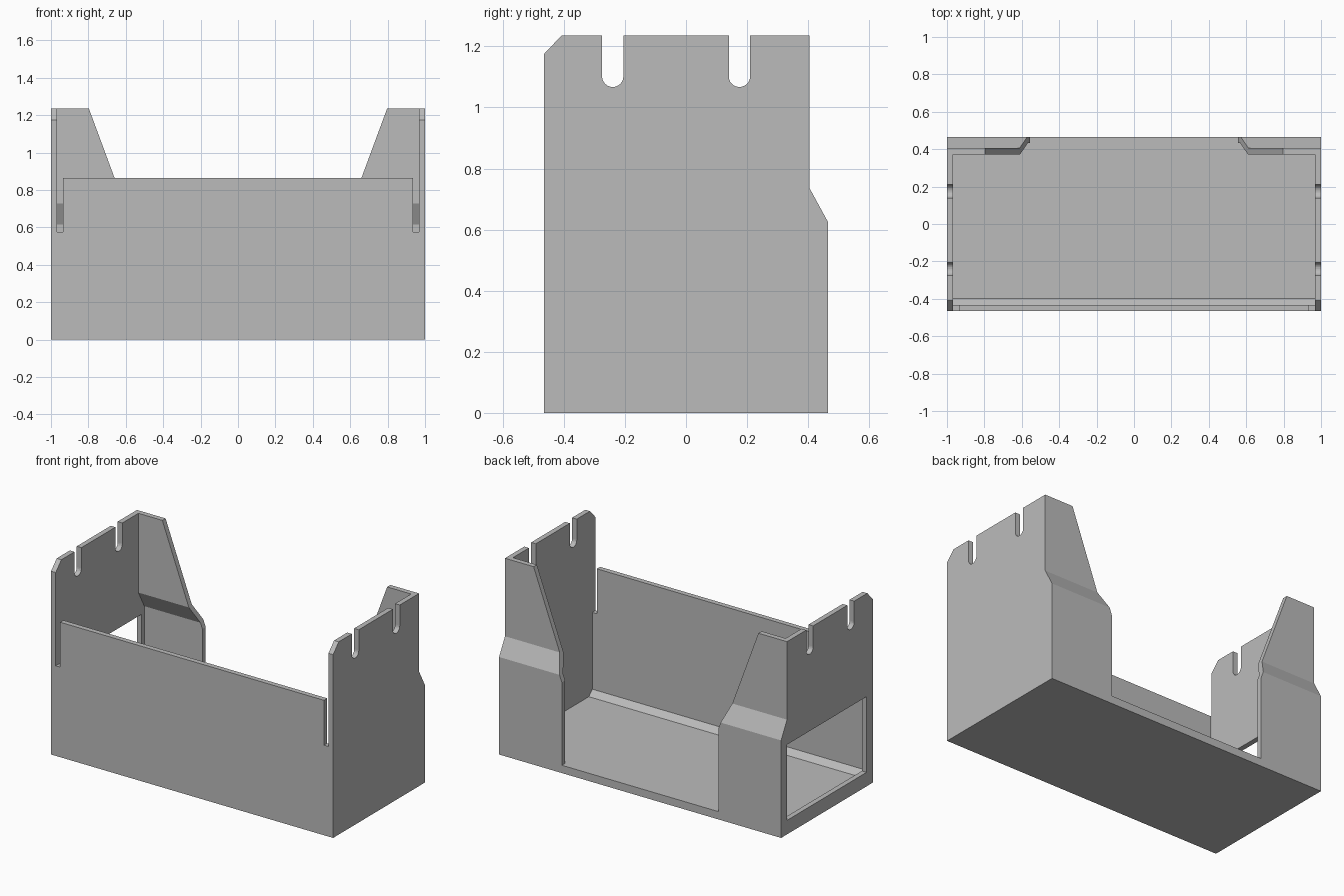
import bpy
import bmesh
from math import cos, sin, pi

cube = bpy.data.objects.get("Cube")
if cube:
    bpy.data.objects.remove(cube, do_unlink=True)

T = 0.033          # sheet thickness
HX, HY = 1.0, 0.465  # half width, half depth
TOP = 1.235
FLOOR = 0.05
INNER = HX - T

grey = bpy.data.materials.new("plain grey")
grey.use_nodes = True
colour = (0.5, 0.5, 0.5, 1)
grey.diffuse_color = colour
grey.node_tree.nodes["Principled BSDF"].inputs["Base Color"].default_value = colour


def finish(name, bm):
    bmesh.ops.recalc_face_normals(bm, faces=bm.faces)
    mesh = bpy.data.meshes.new(name)
    bm.to_mesh(mesh)
    bm.free()
    mesh.materials.append(grey)
    obj = bpy.data.objects.new(name, mesh)
    bpy.context.collection.objects.link(obj)
    return obj


def extrude_x(name, profile, x0, x1):
    """Extrude a (y, z) outline from x0 to x1."""
    bm = bmesh.new()
    face = bm.faces.new([bm.verts.new((x0, y, z)) for y, z in profile])
    new = bmesh.ops.extrude_face_region(bm, geom=[face], use_keep_orig=True)["geom"]
    verts = [v for v in new if isinstance(v, bmesh.types.BMVert)]
    bmesh.ops.translate(bm, verts=verts, vec=(x1 - x0, 0, 0))
    return finish(name, bm)


def cut(obj, x0, x1, y0, y1, z0, z1):
    """Cut a box-shaped opening and discard the cutter."""
    cutter = extrude_x("cutter", [(y0, z0), (y1, z0), (y1, z1), (y0, z1)], x0, x1)
    cutter.hide_render = True
    mod = obj.modifiers.new("opening", "BOOLEAN")
    mod.operation = "DIFFERENCE"
    mod.solver = "EXACT"
    mod.object = cutter
    bpy.context.view_layer.objects.active = obj
    bpy.ops.object.modifier_apply(modifier=mod.name)
    bpy.data.objects.remove(cutter, do_unlink=True)


# Floor and front panel in one bent section, with a sloped inside corner
tray = extrude_x("floor_and_front_panel", [
    (-HY, 0), (HY, 0), (HY, FLOOR), (-0.397, FLOOR),
    (T - HY, FLOOR + 0.035), (T - HY, 0.865), (-HY, 0.865)], -INNER, INNER)


# Side walls with two round-bottomed notches in the top edge
def notch(centre, r=0.035, base=1.102, steps=12):
    arc = [(centre + r * cos(a), base - r * sin(a))
           for a in (pi * i / steps for i in range(steps + 1))]
    return [(centre + r, TOP)] + arc + [(centre - r, TOP)]


wall_profile = ([(-HY, 0), (HY, 0), (HY, 0.625), (0.405, 0.735), (0.405, TOP)]
                + notch(0.175) + notch(-0.24)
                + [(-0.408, TOP), (-HY, 1.175)])
left_wall = extrude_x("left_wall", wall_profile, INNER, HX)
right_wall = extrude_x("right_wall", wall_profile, -HX, -INNER)

# Access window in the right wall
cut(right_wall, -HX - 0.1, -INNER + 0.1, -0.4, 0.405, 0.09, 0.575)

# Relief slots at both ends of the front panel
for x0, x1 in ((-INNER - 0.05, -0.935), (0.935, INNER + 0.05)):
    cut(tray, x0, x1, -HY - 0.1, T - HY + 0.02, 0.577, 1.0)


# Back flanges: stepped sheets with a slanted free edge
def free_edge(z):
    return max(0.555, 0.797 - 0.37 * (TOP - z))


rows = [  # outer y, outer z, inner z
    (HY, FLOOR, FLOOR), (HY, 0.581, 0.581), (HY, 0.625, 0.617),
    (0.405, 0.735, 0.727), (0.405, TOP, TOP)]

for side, name in ((1, "left_back_flange"), (-1, "right_back_flange")):
    bm = bmesh.new()
    rings = []
    for y, zo, zi in rows:
        points = [(INNER, y, zo), (free_edge(zo), y, zo),
                  (free_edge(zi), y - T, zi), (INNER, y - T, zi)]
        rings.append([bm.verts.new((side * px, py, pz)) for px, py, pz in points])
    for a, b in zip(rings, rings[1:]):
        for i in range(4):
            j = (i + 1) % 4
            bm.faces.new((a[i], a[j], b[j], b[i]))
    bm.faces.new(rings[0])
    bm.faces.new(rings[-1])
    finish(name, bm)
